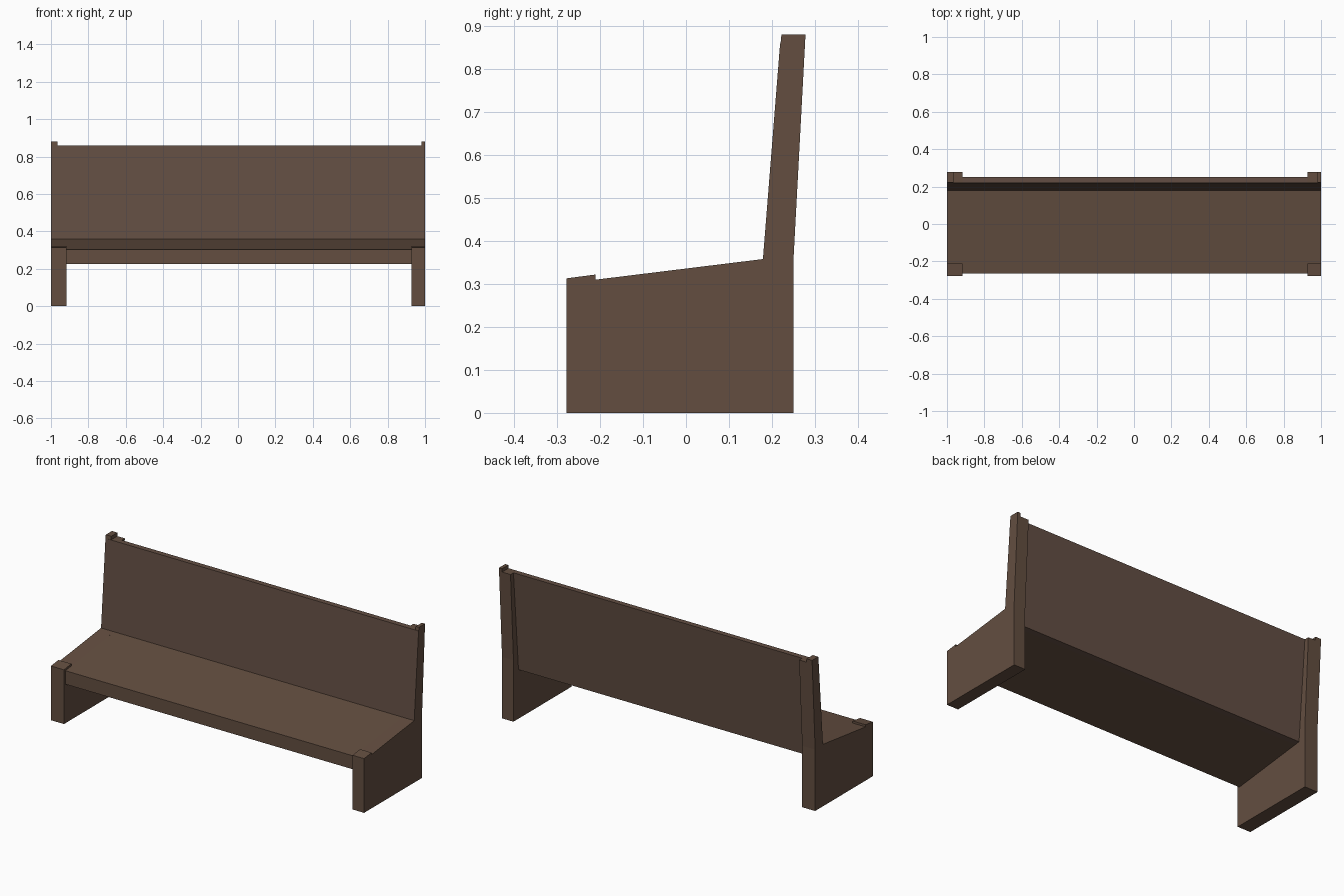
import bpy

cube = bpy.data.objects.get("Cube")
if cube:
    bpy.data.objects.remove(cube, do_unlink=True)


def make_material(name, colour):
    mat = bpy.data.materials.new(name)
    mat.use_nodes = True
    mat.diffuse_color = (*colour, 1)
    mat.node_tree.nodes["Principled BSDF"].inputs["Base Color"].default_value = (*colour, 1)
    return mat


brown = make_material("brown wood", (0.125, 0.076, 0.051))
reddish = make_material("reddish brown wood", (0.125, 0.076, 0.056))


def prism(name, profile, x0, x1, mat):
    """Extrude a side profile of (y, z) points from x0 to x1."""
    n = len(profile)
    verts = [(x, y, z) for x in (x0, x1) for y, z in profile]
    faces = [tuple(reversed(range(n))), tuple(range(n, 2 * n))]
    faces += [(i, (i + 1) % n, n + (i + 1) % n, n + i) for i in range(n)]
    mesh = bpy.data.meshes.new(name)
    mesh.from_pydata(verts, [], faces)
    mesh.materials.append(mat)
    obj = bpy.data.objects.new(name, mesh)
    bpy.context.collection.objects.link(obj)
    return obj


# End panels: foot, raised front lip, sloped seat line and leaning post
panel = [(-0.278, 0), (0.25, 0), (0.25, 0.355), (0.277, 0.86), (0.22, 0.86),
         (0.18, 0.358), (-0.21, 0.31), (-0.21, 0.322), (-0.278, 0.313)]
cap = [(0.22, 0.86), (0.277, 0.86), (0.278, 0.88), (0.222, 0.88)]
for side, outer, inner, step in (("right", -1, -0.917, -0.965),
                                 ("left", 1, 0.927, 0.98)):
    prism(side + "_end_panel", panel, min(outer, inner), max(outer, inner), brown)
    # Narrow post tip on the outer edge
    prism(side + "_post_tip", cap, min(outer, step), max(outer, step), brown)

# Seat board between the panels
prism("seat", [(-0.265, 0.225), (0.174, 0.279), (0.18, 0.358), (-0.265, 0.303)],
      -0.917, 0.927, brown)

# Backrest board, down to the underside of the seat
prism("backrest", [(0.174, 0.279), (0.204, 0.283), (0.25, 0.86), (0.22, 0.86)],
      -0.917, 0.927, reddish)

# Backrest facing that covers the front of both posts
prism("backrest_facing", [(0.179, 0.358), (0.182, 0.358), (0.222, 0.86), (0.219, 0.86)],
      -1, 1, reddish)
